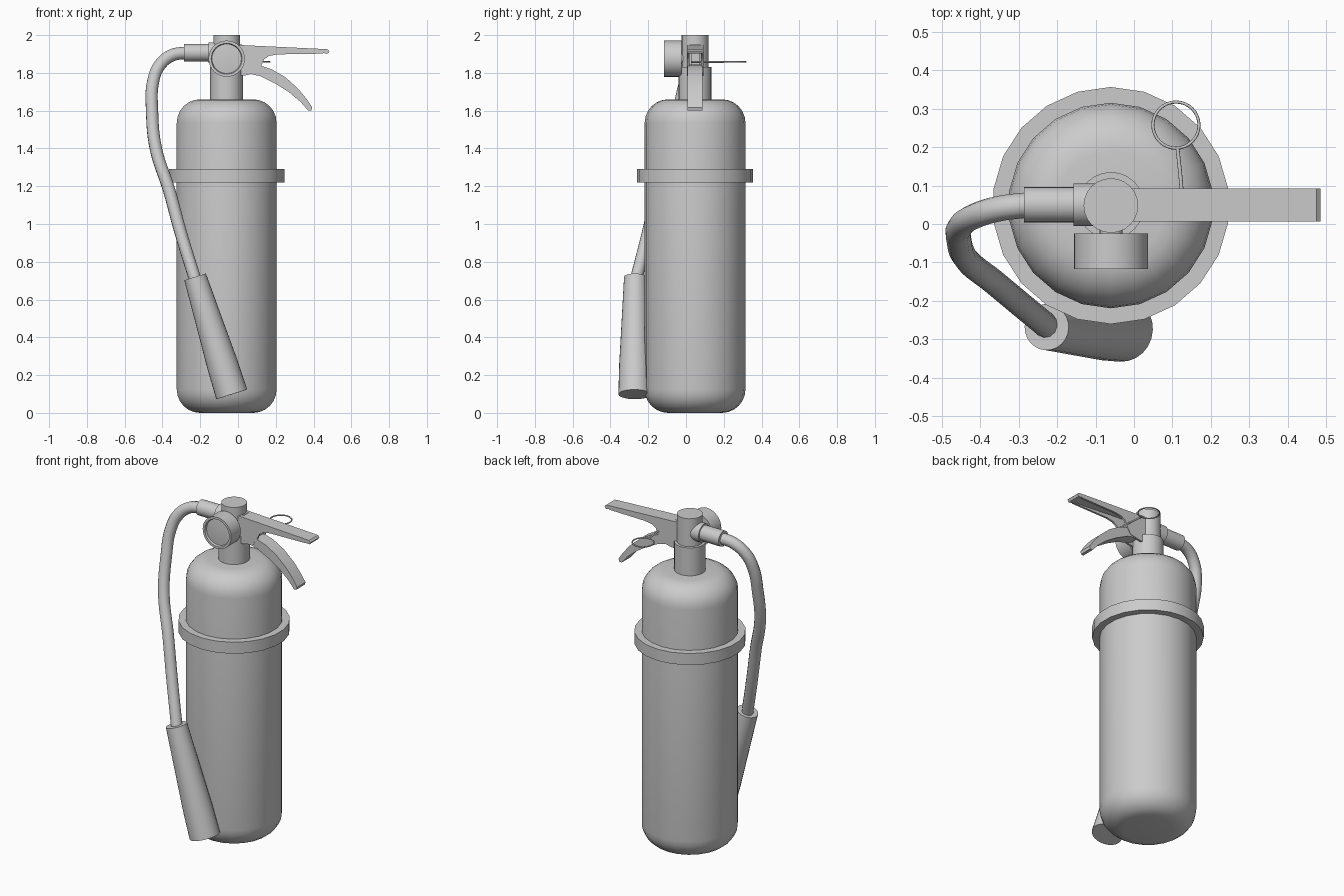
import bpy, bmesh, math
from mathutils import Vector

if "Cube" in bpy.data.objects:
    bpy.data.objects.remove(bpy.data.objects["Cube"])

CX, CY = -0.06, 0.048   # axis of the tank


def finish(name, bm, angle=35):
    bmesh.ops.recalc_face_normals(bm, faces=bm.faces[:])
    me = bpy.data.meshes.new(name)
    bm.to_mesh(me)
    bm.free()
    ob = bpy.data.objects.new(name, me)
    bpy.context.collection.objects.link(ob)
    smooth(ob, angle)
    return ob


def smooth(ob, angle=35):
    bpy.ops.object.select_all(action='DESELECT')
    ob.select_set(True)
    bpy.context.view_layer.objects.active = ob
    bpy.ops.object.shade_smooth_by_angle(angle=math.radians(angle))


def lathe(name, profile, origin=(CX, CY, 0), axis=(0, 0, 1), n=24, loop=False):
    """Revolve (radius, height) points about an axis; ends are capped unless looped."""
    rot = Vector((0, 0, 1)).rotation_difference(Vector(axis).normalized())
    bm = bmesh.new()
    rings = []
    for r, h in profile:
        ring = []
        for i in range(n):
            a = math.pi / 2 + 2 * math.pi * i / n
            p = rot @ Vector((r * math.cos(a), r * math.sin(a), h))
            ring.append(bm.verts.new(p + Vector(origin)))
        rings.append(ring)
    pairs = list(zip(rings, rings[1:]))
    if loop:
        pairs.append((rings[-1], rings[0]))
    else:
        bm.faces.new(rings[0])
        bm.faces.new(rings[-1])
    for a, b in pairs:
        for i in range(n):
            j = (i + 1) % n
            bm.faces.new((a[i], a[j], b[j], b[i]))
    return finish(name, bm)


def plate(name, outline, y0, y1):
    """Extrude an (x, z) outline between two y values."""
    bm = bmesh.new()
    f = bm.faces.new([bm.verts.new((x, y0, z)) for x, z in outline])
    ext = bmesh.ops.extrude_face_region(bm, geom=[f])
    vs = [v for v in ext['geom'] if isinstance(v, bmesh.types.BMVert)]
    bmesh.ops.translate(bm, verts=vs, vec=(0, y1 - y0, 0))
    return finish(name, bm)


def tube(name, pts, r, res=8):
    """Round tube along a smooth path, converted to a mesh."""
    cu = bpy.data.curves.new(name + "_path", 'CURVE')
    cu.dimensions = '3D'
    cu.bevel_depth = r
    cu.bevel_resolution = 4
    cu.use_fill_caps = True
    sp = cu.splines.new('BEZIER')
    sp.resolution_u = res
    sp.bezier_points.add(len(pts) - 1)
    for bp, p in zip(sp.bezier_points, pts):
        bp.co = p
        bp.handle_left_type = bp.handle_right_type = 'AUTO'
    tmp = bpy.data.objects.new(name + "_tmp", cu)
    bpy.context.collection.objects.link(tmp)
    dg = bpy.context.evaluated_depsgraph_get()
    me = bpy.data.meshes.new_from_object(tmp.evaluated_get(dg))
    bpy.data.objects.remove(tmp)
    ob = bpy.data.objects.new(name, me)
    bpy.context.collection.objects.link(ob)
    smooth(ob, 40)
    return ob


def arc(cr, cz, r, a0, a1, n=6):
    return [(cr + r * math.cos(math.radians(a0 + (a1 - a0) * i / n)),
             cz + r * math.sin(math.radians(a0 + (a1 - a0) * i / n))) for i in range(n + 1)]


# Tank with rounded shoulders
R, F = 0.267, 0.125
lathe("tank", arc(R - F, F, F, -90, 0) + arc(R - F, 1.66 - F, F, 0, 90), n=22)
# Strap around the tank
lathe("strap", [(0.26, 1.22), (0.308, 1.22), (0.308, 1.29), (0.26, 1.29)], n=22, loop=True)

# Neck and valve
lathe("neck", [(0.087, 1.64), (0.087, 1.83)])
lathe("valve", [(0.071, 1.82), (0.071, 2.0)])

# Pressure gauge on the front, with a raised rim
lathe("gauge", [(0.096, 0), (0.096, 0.092), (0.082, 0.092), (0.078, 0.080), (0.03, 0.084)],
      (CX, -0.025, 1.875), (0, -1, 0), 32)
lathe("gauge_stem", [(0.03, 0), (0.03, 0.08)], (CX, 0.04, 1.875), (0, -1, 0), 16)

# Hose outlet: nut and sleeve
HZ = 1.907
lathe("hose_nut", [(0.055, 0), (0.055, 0.06)], (-0.097, 0.05, HZ), (-1, 0, 0))
lathe("hose_sleeve", [(0.046, 0), (0.046, 0.14)], (-0.146, 0.05, HZ), (-1, 0, 0))

# Hose
tube("hose", [(-0.27, 0.05, 1.907), (-0.35, 0.04, 1.893), (-0.415, 0.02, 1.84),
              (-0.450, -0.005, 1.75), (-0.455, -0.04, 1.60), (-0.435, -0.092, 1.40),
              (-0.365, -0.150, 1.18), (-0.305, -0.20, 0.96), (-0.225, -0.266, 0.70)], 0.033)

# Discharge horn
top, end = Vector((-0.227, -0.268, 0.72)), Vector((-0.033, -0.272, 0.098))
d = end - top
lathe("horn", [(0.060, 0), (0.083, d.length * 0.75), (0.086, d.length)], top, d)

# Carrying handle: a channel made of a top plate and two cheeks
Y0, Y1, T = 0.006, 0.092, 0.012
plate("handle_top", [(0.0, 1.948), (0.44, 1.927), (0.474, 1.925), (0.484, 1.915), (0.476, 1.902),
                     (0.44, 1.906), (0.15, 1.925), (0.0, 1.932)], Y0, Y1)
cheek = [(-0.02, 1.946), (0.03, 1.945), (0.45, 1.922), (0.45, 1.902), (0.21, 1.898), (0.165, 1.89),
         (0.138, 1.872), (0.122, 1.835), (0.10, 1.80), (0.03, 1.785), (-0.02, 1.785)]
for side, y in (("front", Y0), ("back", Y1 - T)):
    plate("handle_cheek_" + side, cheek, y, y + T)
plate("handle_block", [(-0.02, 1.81), (0.02, 1.81), (0.02, 1.95), (-0.02, 1.95)], 0.026, 0.072)

# Squeeze lever, curving down
plate("squeeze_lever", [(0.04, 1.845), (0.12, 1.838), (0.18, 1.818), (0.25, 1.778), (0.32, 1.715),
                        (0.365, 1.66), (0.393, 1.618), (0.388, 1.602), (0.372, 1.600),
                        (0.33, 1.648), (0.27, 1.698), (0.20, 1.742), (0.12, 1.782), (0.04, 1.80)],
      0.008, 0.088)

# Safety pin with pull ring
tube("safety_pin", [(0.127, 0.03, 1.858), (0.122, 0.11, 1.858), (0.113, 0.197, 1.858)], 0.005, 3)
bpy.ops.mesh.primitive_torus_add(location=(0.109, 0.257, 1.858), major_radius=0.060,
                                 minor_radius=0.004, major_segments=32, minor_segments=8)
bpy.context.object.name = "pull_ring"
smooth(bpy.context.object, 60)
